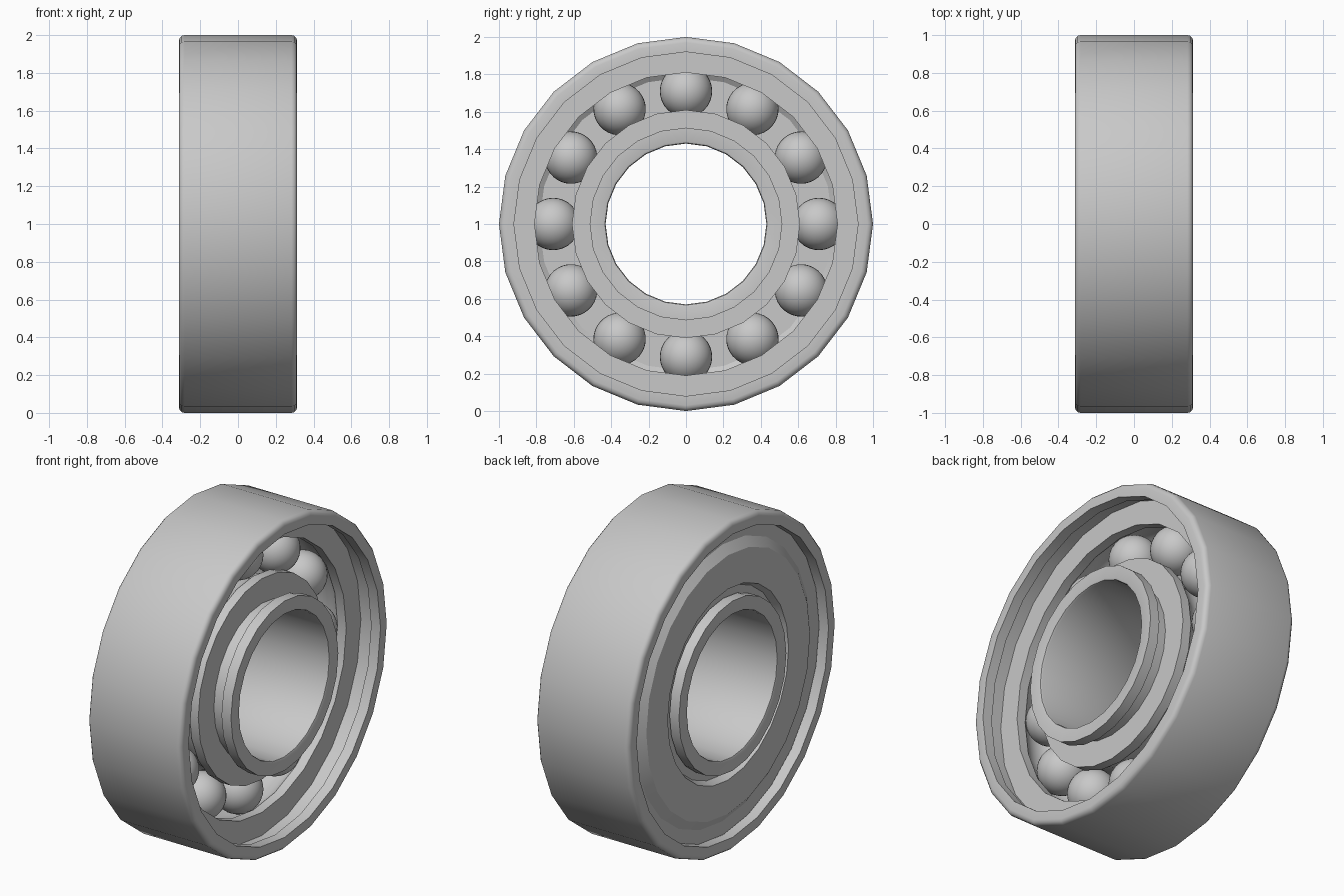
import bpy
import bmesh
import math

if "Cube" in bpy.data.objects:
    bpy.data.objects.remove(bpy.data.objects["Cube"], do_unlink=True)

SEGMENTS = 24
BALLS = 12
PITCH = 0.71          # radius of the ball circle
BALL = 0.14
TRACK = 0.143         # radius of the raceway groove
CENTRE = 1.0          # height of the axle
HALF = 0.313          # half the width of the rings

steel = bpy.data.materials.new("steel grey")
steel.use_nodes = True
steel.diffuse_color = (0.58, 0.58, 0.58, 1)
steel.node_tree.nodes["Principled BSDF"].inputs["Base Color"].default_value = (0.58, 0.58, 0.58, 1)


def finish(name, bm):
    """Turn a bmesh into a smooth-shaded steel object."""
    bmesh.ops.recalc_face_normals(bm, faces=bm.faces)
    mesh = bpy.data.meshes.new(name)
    bm.to_mesh(mesh)
    bm.free()
    mesh.materials.append(steel)
    obj = bpy.data.objects.new(name, mesh)
    bpy.context.collection.objects.link(obj)
    bpy.ops.object.select_all(action='DESELECT')
    obj.select_set(True)
    bpy.context.view_layer.objects.active = obj
    bpy.ops.object.shade_smooth_by_angle(angle=math.radians(32))
    return obj


def lathe(name, profile):
    """Revolve a closed (x, radius) profile around the x axis."""
    bm = bmesh.new()
    rings = []
    for i in range(SEGMENTS):
        a = math.tau * i / SEGMENTS
        rings.append([bm.verts.new((x, r * math.sin(a), CENTRE + r * math.cos(a)))
                      for x, r in profile])
    n = len(profile)
    for i in range(SEGMENTS):
        here, after = rings[i], rings[(i + 1) % SEGMENTS]
        for j in range(n):
            k = (j + 1) % n
            bm.faces.new((here[j], here[k], after[k], after[j]))
    return finish(name, bm)


def mirrored(half):
    """Close a half profile by reflecting it across x = 0."""
    return half + [(-x, r) for x, r in reversed(half) if x > 0]


def raceway(side, steps=5):
    """Groove arc from the shoulder edge to its deepest point at x = 0."""
    start = math.asin(0.1 / TRACK)
    points = []
    for i in range(steps + 1):
        a = start + (math.pi / 2 - start) * i / steps
        x = TRACK * math.cos(a) if i < steps else 0.0
        points.append((x, PITCH + side * TRACK * math.sin(a)))
    return points


# Outer ring: rounded rim, seal groove, shoulder and raceway
outer_half = [(HALF - 0.03, 1.0), (HALF - 0.015, 0.996), (HALF - 0.004, 0.985),
              (HALF, 0.97), (HALF, 0.92), (0.25, 0.92), (0.25, 0.95),
              (0.16, 0.95), (0.16, 0.81)]
lathe("outer_ring", mirrored(outer_half + raceway(1)))

# Inner ring: bore, lip, neck groove, shoulder and raceway
inner_half = [(HALF - 0.015, 0.43), (HALF - 0.004, 0.434), (HALF, 0.445),
              (HALF, 0.515), (0.25, 0.515), (0.25, 0.46), (0.16, 0.46),
              (0.16, 0.61)]
lathe("inner_ring", mirrored(inner_half + raceway(-1)))

# Raised shield closing one side only, its edges seated in the two grooves
shield_front = [(-0.24, 0.475), (-0.24, 0.56), (-0.283, 0.58),
                (-0.283, 0.785), (-0.245, 0.84), (-0.245, 0.94)]
shield_back = [(x + 0.02, r) for x, r in reversed(shield_front)]
lathe("side_shield", shield_front + shield_back)

# Balls evenly spaced between the rings
for i in range(BALLS):
    a = math.tau * i / BALLS
    bm = bmesh.new()
    bmesh.ops.create_uvsphere(bm, u_segments=32, v_segments=16, radius=BALL)
    ball = finish(f"ball_{i + 1}", bm)
    ball.location = (0, PITCH * math.sin(a), CENTRE + PITCH * math.cos(a))
    ball.rotation_euler = (-a, 0, 0)
